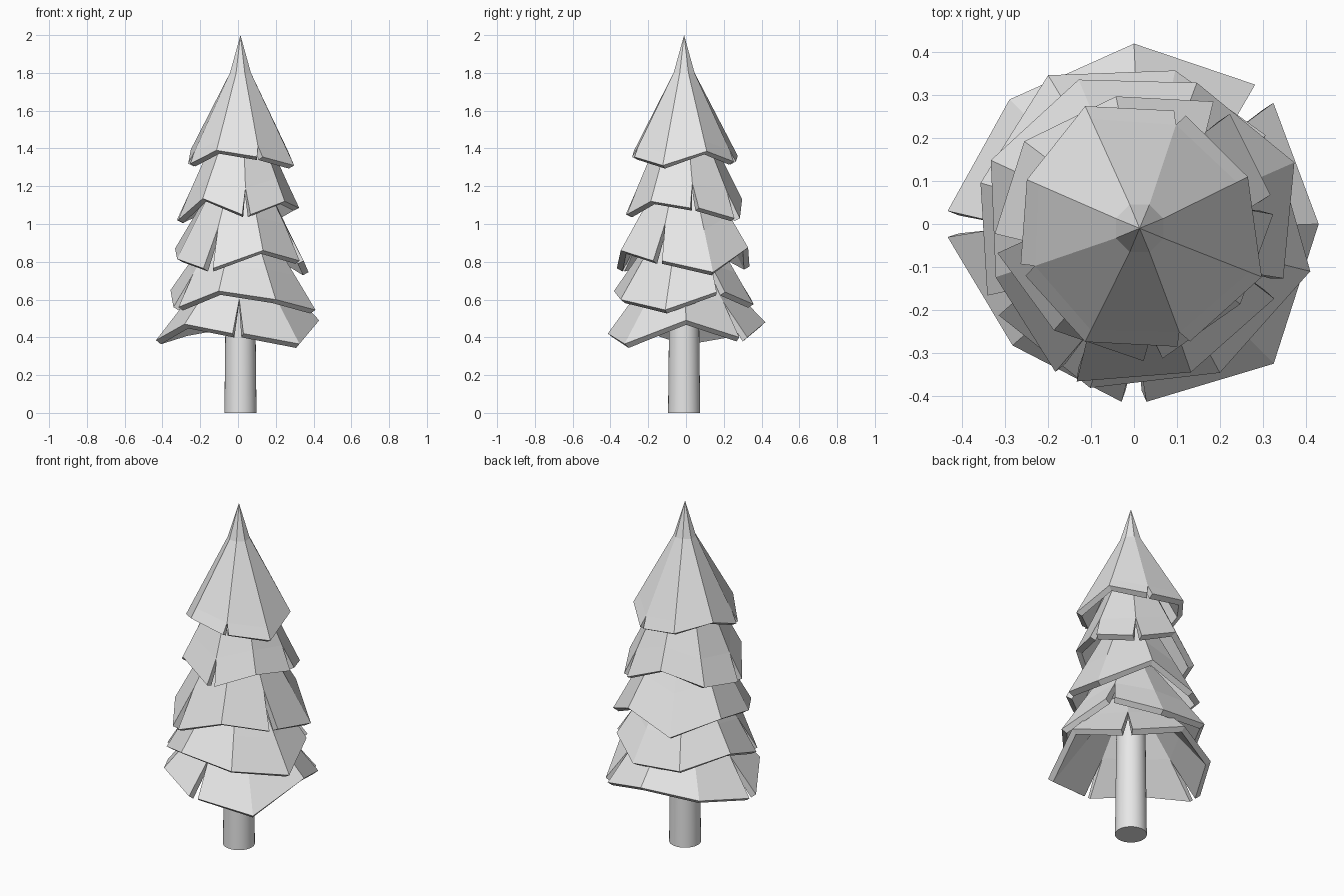
import bpy
import bmesh
from math import radians, cos, sin
from mathutils import Vector

cube = bpy.data.objects.get("Cube")
if cube:
    bpy.data.objects.remove(cube, do_unlink=True)

SIDES = 8
AXIS = Vector((0.013, -0.01, 0))

grey = bpy.data.materials.new("pale_grey")
grey.use_nodes = True
grey.diffuse_color = (0.8, 0.8, 0.8, 1)
grey.node_tree.nodes["Principled BSDF"].inputs["Base Color"].default_value = (0.8, 0.8, 0.8, 1)


def polar(angle, radius, z):
    a = radians(angle)
    return Vector((radius * cos(a), radius * sin(a), z))


def finish(bm, name):
    mesh = bpy.data.meshes.new(name)
    bm.to_mesh(mesh)
    bm.free()
    mesh.materials.append(grey)
    obj = bpy.data.objects.new(name, mesh)
    bpy.context.collection.objects.link(obj)
    return obj


def branch_tier(name, phase, top_r, top_z, radii, heights, slits, depth, apex=None, gap=4):
    """Eight-sided skirt with an uneven rim and V-shaped slits cut up some ridges."""
    bm = bmesh.new()
    top, mid, left, right = [], [], [], []
    for i in range(SIDES):
        angle = phase + i * 360 / SIDES
        upper = AXIS + polar(angle, top_r, top_z)
        rim = polar(angle, radii[i], heights[i])
        top.append(bm.verts.new(upper))
        mid.append(bm.verts.new(rim.lerp(upper, depth)))
        if i in slits:
            left.append(bm.verts.new(polar(angle - gap, radii[i], heights[i])))
            right.append(bm.verts.new(polar(angle + gap, radii[i], heights[i])))
        else:
            v = bm.verts.new(rim)
            left.append(v)
            right.append(v)
    tip = bm.verts.new(AXIS + Vector((0, 0, apex))) if apex else None
    for i in range(SIDES):
        j = (i + 1) % SIDES
        bm.faces.new((right[i], left[j], mid[j], mid[i]))
        bm.faces.new((mid[i], mid[j], top[j], top[i]))
        if tip:
            bm.faces.new((top[i], top[j], tip))
    obj = finish(bm, name)
    shell = obj.modifiers.new("thickness", "SOLIDIFY")
    shell.thickness = 0.035
    shell.offset = -1
    return obj


# Branch tiers, from the crown down
branch_tier("crown_tier", 22.5, 0.06, 1.8,
            (.287, .28, .297, .27, .28, .297, .303, .322),
            (1.385, 1.33, 1.36, 1.395, 1.32, 1.39, 1.355, 1.31),
            (1, 4, 6), 0.13, apex=2.0, gap=3)
branch_tier("upper_tier", 8, 0.1, 1.55,
            (.325, .34, .3, .32, .325, .31, .32, .31),
            (1.085, 1.03, 1.13, 1.05, 1.02, 1.135, 1.05, 1.12),
            (0, 1, 4, 6), 0.28)
branch_tier("middle_tier", 21, 0.1, 1.3,
            (.4, .36, .36, .365, .345, .39, .37, .37),
            (.745, .875, .775, .87, .815, .765, .86, .805),
            (5, 7), 0.4)
branch_tier("lower_tier", 30, 0.13, 1.0,
            (.37, .37, .4, .37, .38, .395, .4, .425),
            (.64, .575, .6, .65, .56, .645, .6, .545),
            (0, 4), 0.4)
branch_tier("bottom_tier", 0, 0.14, 0.78,
            (.43, .43, .42, .41, .435, .4, .415, .46),
            (.49, .4, .48, .43, .385, .47, .42, .365),
            (1, 4, 6), 0.5)

# Trunk
bm = bmesh.new()
bmesh.ops.create_cone(bm, cap_ends=True, segments=32, radius1=0.085, radius2=0.075, depth=0.9)
bmesh.ops.translate(bm, verts=bm.verts, vec=AXIS + Vector((0, 0, 0.45)))
trunk = finish(bm, "trunk")
bpy.ops.object.select_all(action="DESELECT")
trunk.select_set(True)
bpy.context.view_layer.objects.active = trunk
bpy.ops.object.shade_smooth_by_angle(angle=radians(40))
